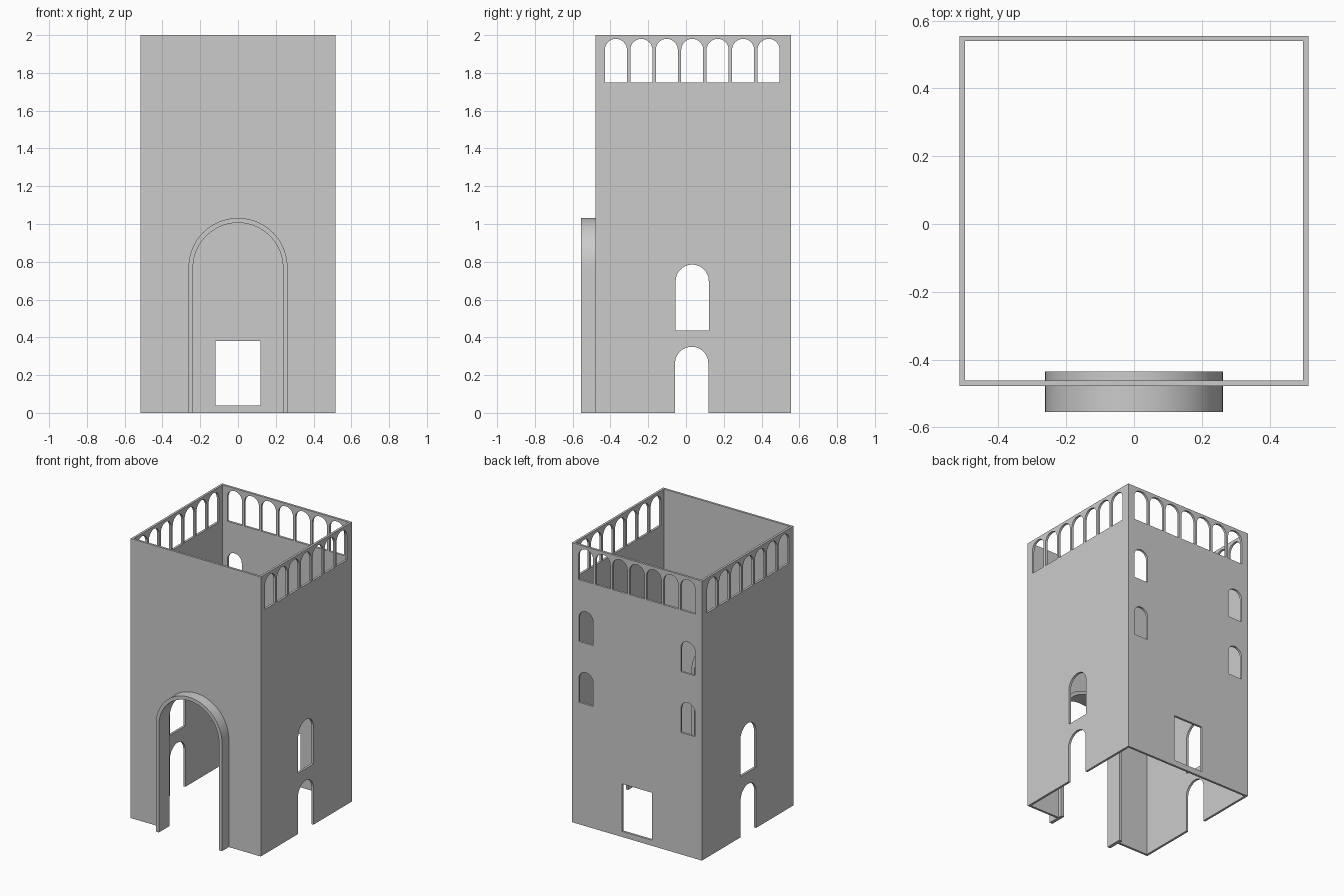
import bpy, bmesh, math

if "Cube" in bpy.data.objects:
    bpy.data.objects.remove(bpy.data.objects["Cube"])

HX, Y0, Y1, H, T = 0.515, -0.478, 0.555, 2.0, 0.016


def arch_profile(c, hw, z0, top, n=24):
    """Round-topped outline, counter-clockwise from bottom right."""
    s = top - hw
    arc = [(c + hw * math.cos(math.pi * i / n), s + hw * math.sin(math.pi * i / n))
           for i in range(n + 1)]
    return [(c + hw, z0)] + arc + [(c - hw, z0)]


def add_prism(bm, pts, axis, a, b):
    """Extrude an outline of (u, z) points along x or y from a to b."""
    def loop(d):
        return [bm.verts.new((d, u, z) if axis == 'x' else (u, d, z)) for u, z in pts]
    A, B = loop(a), loop(b)
    bm.faces.new(A)
    bm.faces.new(B[::-1])
    n = len(pts)
    for i in range(n):
        j = (i + 1) % n
        bm.faces.new((A[j], A[i], B[i], B[j]))


def finish(bm, name):
    bmesh.ops.recalc_face_normals(bm, faces=bm.faces)
    me = bpy.data.meshes.new(name)
    bm.to_mesh(me)
    bm.free()
    ob = bpy.data.objects.new(name, me)
    bpy.context.collection.objects.link(ob)
    return ob


def rect(x0, x1, z0, z1):
    return [(x0, z0), (x1, z0), (x1, z1), (x0, z1)]


# Tower walls: open square tube
bm = bmesh.new()
rings = []
for t in (0, T):
    for z in (0, H):
        rings.append([bm.verts.new(p) for p in (
            (-HX + t, Y0 + t, z), (HX - t, Y0 + t, z),
            (HX - t, Y1 - t, z), (-HX + t, Y1 - t, z))])
ob_, ot, ib, it = rings
for a, b in ((ob_, ot), (ot, it), (it, ib), (ib, ob_)):
    for i in range(4):
        j = (i + 1) % 4
        bm.faces.new((a[i], a[j], b[j], b[i]))
walls = finish(bm, "tower_walls")

# Openings
bm = bmesh.new()
yc = 0.033
for i in range(7):  # top arcades on both sides and the back
    o = (i - 3) * 0.1347
    add_prism(bm, arch_profile(yc + o, 0.0583, 1.75, 1.98), 'x', -0.7, 0.7)
    add_prism(bm, arch_profile(o, 0.0583, 1.75, 1.98), 'y', 0.52, 0.7)
# side doors and the windows above them
add_prism(bm, arch_profile(yc - 0.003, 0.088, -0.1, 0.35), 'x', -0.7, 0.7)
add_prism(bm, arch_profile(yc, 0.0875, 0.435, 0.785), 'x', -0.7, 0.7)
# back windows
for x in (-0.404, 0.404):
    for z in (0.872, 1.308):
        add_prism(bm, arch_profile(x, 0.0565, z, z + 0.227), 'y', 0.52, 0.7)
# square back opening
add_prism(bm, rect(-0.118, 0.118, 0.04, 0.38), 'y', 0.52, 0.7)
# front gateway
add_prism(bm, arch_profile(0, 0.25, -0.1, 1.018, 48), 'y', -0.7, -0.44)
cutter = finish(bm, "opening_cutter")
cutter.hide_render = True

mod = walls.modifiers.new("openings", 'BOOLEAN')
mod.operation = 'DIFFERENCE'
mod.solver = 'EXACT'
mod.object = cutter
bpy.context.view_layer.objects.active = walls
walls.select_set(True)
bpy.ops.object.modifier_apply(modifier=mod.name)
bpy.data.objects.remove(cutter)
bpy.ops.object.shade_smooth_by_angle(angle=math.radians(30))
walls.select_set(False)

# Gateway surround: projecting arch band
bm = bmesh.new()
outer = arch_profile(0, 0.262, 0, 1.032, 48)
inner = arch_profile(0, 0.238, 0, 1.006, 48)
add_prism(bm, outer + inner[::-1], 'y', -0.555, -0.435)
surround = finish(bm, "gateway_surround")
bpy.context.view_layer.objects.active = surround
surround.select_set(True)
bpy.ops.object.shade_smooth_by_angle(angle=math.radians(30))
